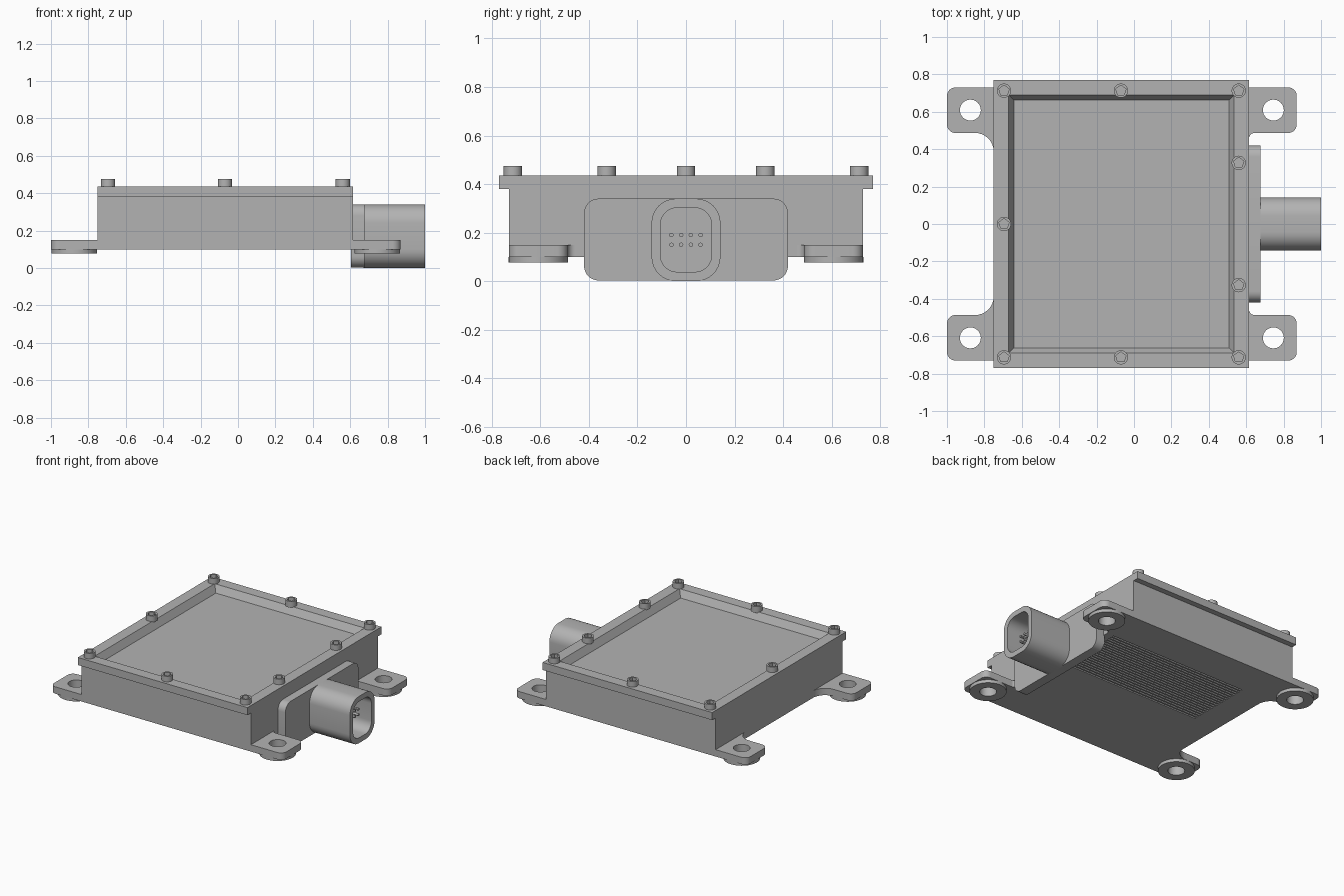
import bpy, bmesh
from math import sin, cos, pi
from mathutils import Vector

if "Cube" in bpy.data.objects:
    bpy.data.objects.remove(bpy.data.objects["Cube"], do_unlink=True)

grey = bpy.data.materials.new("housing_grey")
grey.use_nodes = True
grey.diffuse_color = (0.45, 0.45, 0.45, 1)
grey.node_tree.nodes["Principled BSDF"].inputs["Base Color"].default_value = grey.diffuse_color


def add_object(name, bm):
    bmesh.ops.recalc_face_normals(bm, faces=bm.faces)
    mesh = bpy.data.meshes.new(name)
    bm.to_mesh(mesh)
    bm.free()
    mesh.materials.append(grey)
    ob = bpy.data.objects.new(name, mesh)
    bpy.context.collection.objects.link(ob)
    return ob


def extrude_into(bm, outline, lo, hi, axis):
    """Extrude a 2D outline along z, or along x with the outline in y, z."""
    place = (lambda p, w: (p[0], p[1], w)) if axis == "z" else (lambda p, w: (w, p[0], p[1]))
    base = bm.faces.new([bm.verts.new(place(p, lo)) for p in outline])
    new = bmesh.ops.extrude_face_region(bm, geom=[base])["geom"]
    shift = Vector(place((0, 0), hi - lo))
    bmesh.ops.translate(bm, verts=[g for g in new if isinstance(g, bmesh.types.BMVert)], vec=shift)


def prism(name, outline, lo, hi, axis="z"):
    bm = bmesh.new()
    extrude_into(bm, outline, lo, hi, axis)
    return add_object(name, bm)


def circle(x, y, r, n=32):
    return [(x + r * cos(2 * pi * i / n + pi / 2), y + r * sin(2 * pi * i / n + pi / 2)) for i in range(n)]


def rect(x0, x1, y0, y1, r=0):
    return fillet([(x0, y0, r), (x1, y0, r), (x1, y1, r), (x0, y1, r)])


def fillet(corners, steps=8):
    """Round each right-angled (x, y, radius) corner, convex or concave."""
    out = []
    for i, (x, y, r) in enumerate(corners):
        p = Vector((x, y))
        if r == 0:
            out.append((x, y))
            continue
        a = (Vector(corners[i - 1][:2]) - p).normalized() * r
        b = (Vector(corners[(i + 1) % len(corners)][:2]) - p).normalized() * r
        for k in range(steps + 1):
            t = k / steps * pi / 2
            q = p + a * (1 - sin(t)) + b * (1 - cos(t))
            out.append((q.x, q.y))
    return out


def cut(target, cutter):
    mod = target.modifiers.new("cut", "BOOLEAN")
    mod.operation = "DIFFERENCE"
    mod.solver = "EXACT"
    mod.object = cutter
    bpy.context.view_layer.objects.active = target
    bpy.ops.object.modifier_apply(modifier=mod.name)


def discard(ob):
    bpy.data.objects.remove(ob, do_unlink=True)


parts = []
X0, X1 = -0.75, 0.615

# Body with cooling grooves underneath
body = prism("body", rect(X0, X1, -0.73, 0.73), 0.10, 0.38)
bm = bmesh.new()
for i in range(20):
    y = -0.03 + i * 0.025
    extrude_into(bm, rect(-0.55, 0.56, y, y + 0.012), 0.05, 0.115, "z")
grooves = add_object("groove_cutter", bm)
cut(body, grooves)
discard(grooves)
parts.append(body)

# Lid with sloped recess
bm = bmesh.new()
extrude_into(bm, rect(X0, X1, -0.77, 0.77), 0.38, 0.435, "z")
bmesh.ops.recalc_face_normals(bm, faces=bm.faces)
top = max(bm.faces, key=lambda f: f.calc_center_median().z)
bmesh.ops.inset_region(bm, faces=[top], thickness=0.113)
bmesh.ops.inset_region(bm, faces=[top], thickness=0.04, depth=-0.05)
parts.append(add_object("lid", bm))

# Lid screws with five-sided sockets
screw = prism("lid_screw", circle(0, 0, 0.038), 0.43, 0.475)
socket = prism("socket_cutter", circle(0, 0, 0.029, 5), 0.45, 0.5)
cut(screw, socket)
discard(socket)
spots = [(x, y) for x in (-0.695, -0.07, 0.56) for y in (-0.713, 0.713)]
spots += [(0.56, -0.327), (0.56, 0.327), (-0.695, 0)]
for i, (x, y) in enumerate(spots):
    ob = screw if i == 0 else screw.copy()
    if i:
        bpy.context.collection.objects.link(ob)
    ob.location = (x, y, 0)
    parts.append(ob)

# Mounting feet with bosses and bolt holes
for side, wall, length, r in ((-1, X0, 0.25, 0.1), (1, X1, 0.255, 0.03)):
    shape = fillet([(-0.02, 0.73, 0), (length, 0.73, 0.045), (length, 0.487, 0.045),
                    (0, 0.487, r), (0, 0.485 - r, 0), (-0.02, 0.485 - r, 0)])
    for end in (-1, 1):
        cx, cy = wall + side * (length - 0.125), end * 0.609
        foot = prism("mounting_foot", [(wall + side * u, end * v) for u, v in shape], 0.10, 0.15)
        boss = prism("foot_boss", circle(cx, cy, 0.122), 0.077, 0.10)
        hole = prism("hole_cutter", circle(cx, cy, 0.056), 0, 0.3)
        for ob in (foot, boss):
            cut(ob, hole)
            parts.append(ob)
        discard(hole)

# Connector flange and hollow shroud
parts.append(prism("connector_flange", rect(-0.42, 0.42, 0.003, 0.34, 0.06), X1 - 0.01, 0.675, "x"))
shroud = prism("connector_shroud", rect(-0.142, 0.142, 0, 0.34, 0.1), 0.67, 1.0, "x")
cavity = prism("cavity_cutter", rect(-0.106, 0.106, 0.038, 0.302, 0.07), 0.74, 1.1, "x")
cut(shroud, cavity)
discard(cavity)
parts.append(shroud)

# Connector pins
for y in (-0.06, -0.02, 0.02, 0.06):
    for z in (0.15, 0.19):
        parts.append(prism("connector_pin", circle(y, z, 0.009, 12), 0.73, 0.93, "x"))

bpy.ops.object.select_all(action="DESELECT")
for ob in parts:
    ob.select_set(True)
bpy.context.view_layer.objects.active = body
bpy.ops.object.shade_smooth_by_angle()
